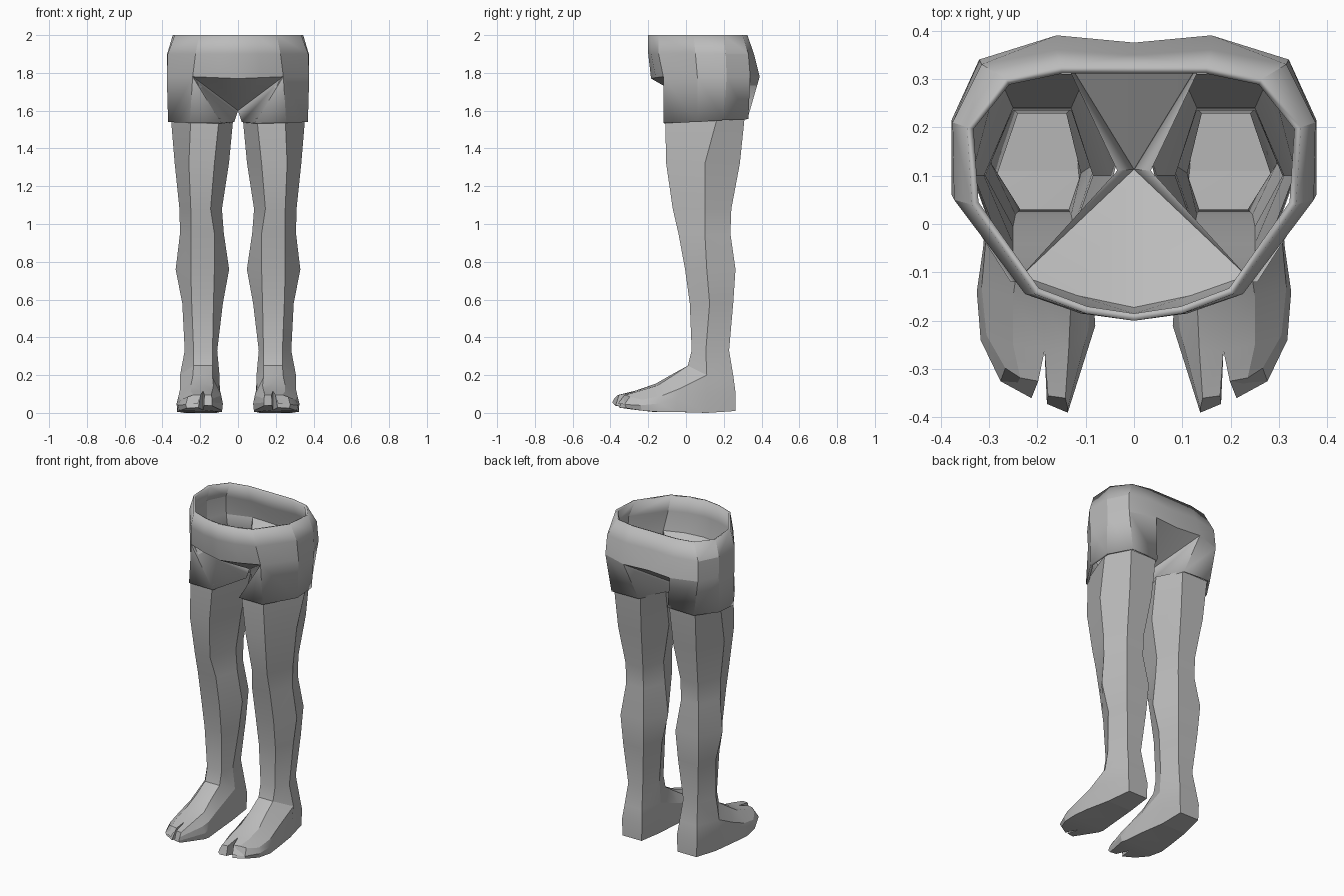
import bpy, bmesh, math

grey = bpy.data.materials.new("plain grey")
grey.diffuse_color = (0.5, 0.5, 0.5, 1)


def strip(bm, rows, closed=True):
    """Skin a list of point rows with quads."""
    vs = [[bm.verts.new(p) for p in r] for r in rows]
    n = len(rows[0])
    for a, b in zip(vs, vs[1:]):
        for i in range(n if closed else n - 1):
            j = (i + 1) % n
            bm.faces.new((a[i], a[j], b[j], b[i]))


def poly(bm, pts):
    bm.faces.new([bm.verts.new(p) for p in pts])


def finish(bm, name, mirror):
    bmesh.ops.remove_doubles(bm, verts=bm.verts, dist=0.0005)
    bmesh.ops.recalc_face_normals(bm, faces=bm.faces)
    me = bpy.data.meshes.new(name)
    bm.to_mesh(me)
    bm.free()
    ob = bpy.data.objects.new(name, me)
    bpy.context.collection.objects.link(ob)
    me.materials.append(grey)
    bpy.context.view_layer.objects.active = ob
    ob.select_set(True)
    if mirror:
        ob.modifiers.new("mirror", 'MIRROR').use_clip = True
    bpy.ops.object.shade_smooth_by_angle(angle=math.radians(20))
    ob.select_set(False)
    return ob


# Legs: six-sided rings, front pair, inner, back pair, outer
def ring(z, xi, xo, fi, fo, bi, bo, yf, ys, yb):
    return [(fi, yf, z), (xi, ys, z), (bi, yb, z),
            (bo, yb, z), (xo, ys, z), (fo, yf, z)]


bm = bmesh.new()
rings = [
    ring(1.56, .025, .355, .10, .25, .10, .28, -.11, .165, .31),
    ring(1.32, .048, .335, .125, .26, .11, .27, -.105, .10, .285),
    ring(1.08, .085, .310, .145, .25, .13, .25, -.07, .10, .24),
    ring(0.95, .075, .307, .125, .25, .13, .25, -.04, .10, .235),
    ring(0.76, .047, .330, .125, .25, .11, .27, -.005, .11, .262),
    ring(0.58, .080, .295, .13, .245, .12, .26, .02, .125, .25),
    ring(0.33, .110, .282, .135, .235, .14, .24, .03, .105, .228),
]
ankle = [(.135, .01, .25), (.098, .11, .2), (.13, .25, .2),
         (.25, .25, .2), (.307, .11, .2), (.235, .01, .25)]
strip(bm, rings + [ankle])

# Heel and its sole
heel = [(.115, .11, 0), (.125, .262, .01), (.255, .262, .01), (.285, .11, 0)]
strip(bm, [ankle[1:5],
           [(.105, .11, .11), (.12, .262, .11), (.26, .262, .11), (.298, .11, .11)],
           heel], closed=False)
poly(bm, heel)

# Foot: sections run outer sole, outer side, top, inner side, sole middle
foot = [
    [heel[3], (.298, .11, .11), ankle[4], ankle[5], (.185, .01, .25), ankle[0],
     ankle[1], (.105, .11, .11), heel[0], (.2, .11, 0)],
    [(.312, -.05, .005), (.312, -.05, .08), (.306, -.03, .13), (.24, -.08, .19),
     (.19, -.09, .195), (.135, -.08, .19), (.1, -.06, .13), (.095, -.06, .08),
     (.095, -.06, .005), (.2, -.06, .012)],
    [(.322, -.14, .005), (.325, -.14, .05), (.315, -.13, .09), (.25, -.15, .145),
     (.19, -.16, .155), (.13, -.15, .145), (.09, -.16, .10), (.083, -.17, .06),
     (.085, -.17, .005), (.2, -.16, .008)],
    [(.31, -.235, .012), (.317, -.24, .04), (.305, -.23, .07), (.25, -.25, .115),
     (.185, -.262, .115), (.135, -.26, .12), (.095, -.22, .09), (.08, -.21, .05),
     (.084, -.21, .012), (.185, -.262, .015)],
]
strip(bm, foot)
last = foot[-1]

# Big toe and the block of small toes, split by a notch
big_tip = [(.178, -.355, .095), (.142, -.36, .095), (.137, -.38, .075),
           (.137, -.39, .055), (.138, -.375, .038), (.18, -.372, .04)]
strip(bm, [last[4:], big_tip])
poly(bm, big_tip)
small = last[:5] + last[9:]
small_mid = [(.272, -.315, .025), (.276, -.325, .045), (.266, -.298, .085),
             (.235, -.318, .095), (.198, -.325, .095), (.21, -.355, .028)]
strip(bm, [small, small_mid])
poly(bm, small_mid)
poly(bm, [small_mid[1], small_mid[2], small_mid[3], small_mid[4],
          (.212, -.36, .05)])
finish(bm, "legs", True)

# Shorts: half shell from front centre round to back centre
bm = bmesh.new()
rows = [
    [(0, -.2, 2), (.1, -.185, 2), (.205, -.145, 2), (.335, .04, 2),
     (.345, .2, 2), (.265, .30, 2), (.15, .325, 2), (0, .325, 2)],
    [(0, -.2, 1.9), (.11, -.185, 1.9), (.225, -.145, 1.9), (.372, .05, 1.9),
     (.375, .21, 1.9), (.315, .33, 1.9), (.16, .36, 1.9), (0, .35, 1.9)],
    [(0, -.185, 1.77), (.12, -.16, 1.775), (.24, -.12, 1.78), (.377, .06, 1.78),
     (.377, .215, 1.78), (.32, .34, 1.78), (.16, .39, 1.78), (0, .375, 1.78)],
]
strip(bm, rows, closed=False)
f0, f1, f2, s1, s2, b2, b1, b0 = rows[-1]
crotch = (0, .115, 1.6)
fo, fi, inner = (.255, -.12, 1.535), (.09, -.12, 1.535), (.02, .11, 1.54)
bi, bo = (.10, .325, 1.555), (.285, .33, 1.555)
o1, o2 = (.37, .06, 1.54), (.37, .2, 1.55)
strip(bm, [[f2, s1, s2, b2, b1], [fo, o1, o2, bo, bi]], closed=False)
# Crotch gussets and inner thighs
for face in ((f0, f1, crotch), (f1, f2, crotch), (f2, fo, fi),
             (f2, fi, inner, crotch), (b1, b0, crotch),
             (b1, crotch, inner, bi)):
    poly(bm, face)
shorts = finish(bm, "shorts", True)
solid = shorts.modifiers.new("cloth", 'SOLIDIFY')
solid.thickness = 0.015
solid.offset = -1
